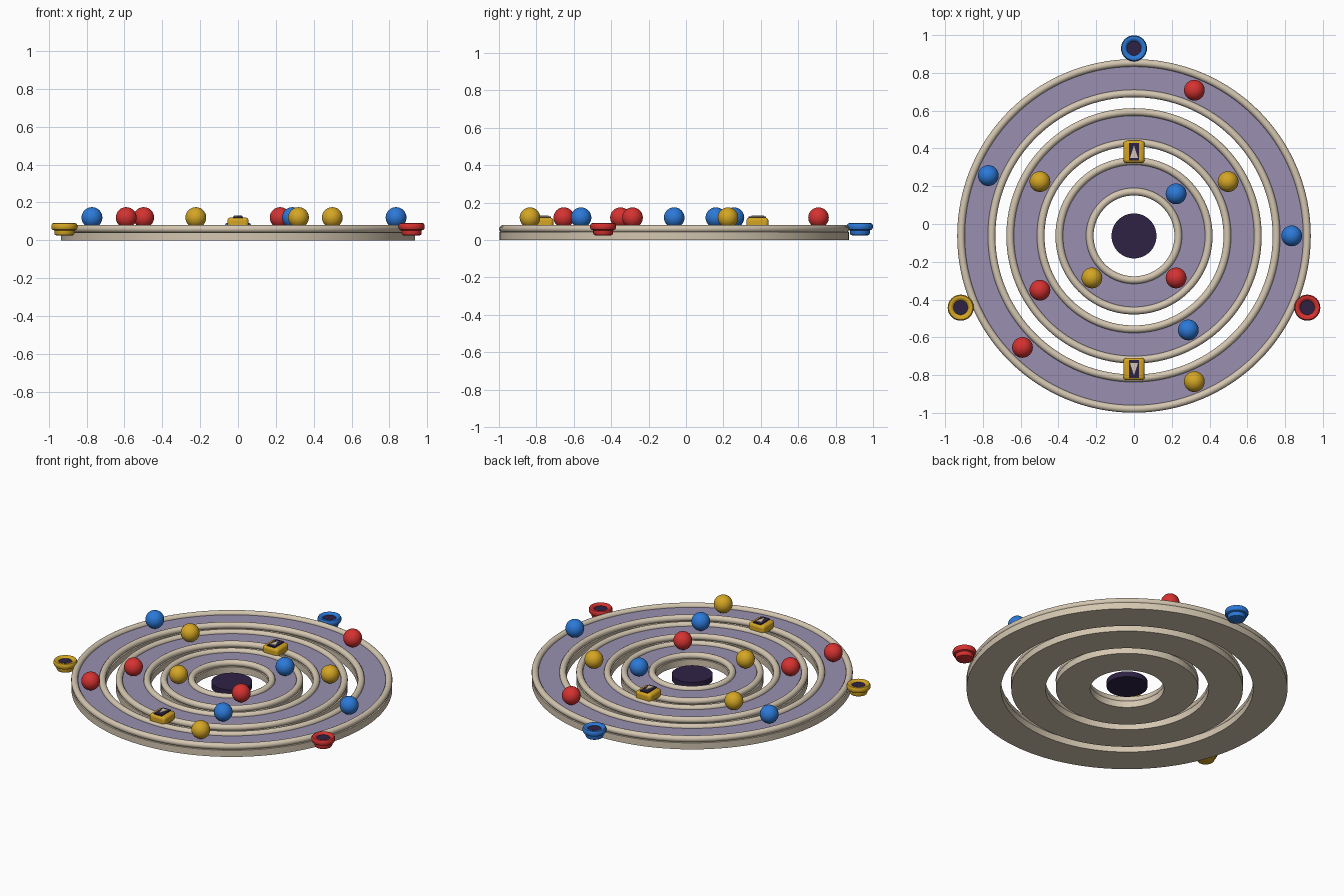
import bpy, math

if "Cube" in bpy.data.objects:
    bpy.data.objects.remove(bpy.data.objects["Cube"])

CY = -0.063          # centre of the ring set on the y axis
DISCS = [(0.935, 0.735), (0.675, 0.475), (0.415, 0.215)]   # outer, inner radius
TUBE = 0.02          # rim tube radius


def material(name, rgb):
    m = bpy.data.materials.new(name)
    m.diffuse_color = (*rgb, 1)
    m.use_nodes = True
    m.node_tree.nodes["Principled BSDF"].inputs["Base Color"].default_value = m.diffuse_color
    return m


STONE = material("beige stone", (0.66, 0.57, 0.44))
LAVENDER = material("lavender", (0.32, 0.28, 0.44))
DARK = material("dark violet", (0.028, 0.016, 0.06))
COLOURS = {
    "red": material("red", (0.66, 0.032, 0.03)),
    "blue": material("blue", (0.025, 0.19, 0.68)),
    "gold": material("gold", (0.66, 0.38, 0.018)),
}


def polar(radius, degrees):
    a = math.radians(degrees)
    return radius * math.cos(a), CY + radius * math.sin(a)


def finish(ob, name, mat, smooth=True):
    ob.name = name
    ob.data.materials.append(mat)
    if smooth:
        bpy.ops.object.select_all(action='DESELECT')
        ob.select_set(True)
        bpy.context.view_layer.objects.active = ob
        bpy.ops.object.shade_smooth_by_angle(angle=math.radians(35))
    return ob


def mesh_object(name, verts, faces, mat, loc=(0, 0, 0), smooth=True):
    me = bpy.data.meshes.new(name)
    me.from_pydata(verts, [], faces)
    ob = bpy.data.objects.new(name, me)
    ob.location = loc
    bpy.context.collection.objects.link(ob)
    return finish(ob, name, mat, smooth)


def lathe(name, profile, mat, loc, steps, closed):
    """Turn an (r, z) profile, listed counter-clockwise, around the z axis."""
    n = len(profile)
    verts = [(r * math.cos(2 * math.pi * i / steps), r * math.sin(2 * math.pi * i / steps), z)
             for i in range(steps) for r, z in profile]
    faces = []
    for i in range(steps):
        a, b = i * n, (i + 1) % steps * n
        for j in range(n if closed else n - 1):
            k = (j + 1) % n
            faces.append((a + j, b + j, b + k, a + k))
    if not closed:   # cap both ends
        faces.append([i * n for i in reversed(range(steps))])
        faces.append([i * n + n - 1 for i in range(steps)])
    return mesh_object(name, verts, faces, mat, loc)


def cylinder(name, radius, z0, z1, mat, x, y, steps=48):
    return lathe(name, [(radius, z0), (radius, z1)], mat, (x, y, 0), steps, False)


def band(name, outer, inner, z0, z1, mat):
    return lathe(name, [(inner, z0), (outer, z0), (outer, z1), (inner, z1)],
                 mat, (0, CY, 0), 128, True)


# Three nested discs: stone base, lavender track, rounded rims
for label, (outer, inner) in zip(("outer", "middle", "inner"), DISCS):
    band(label + "_disc_base", outer, inner, 0, 0.042, STONE)
    band(label + "_disc_track", outer - TUBE, inner + TUBE, 0.042, 0.06, LAVENDER)
    for edge, r in (("outer", outer - TUBE + 0.001), ("inner", inner + TUBE - 0.001)):
        bpy.ops.mesh.primitive_torus_add(major_radius=r, minor_radius=TUBE, major_segments=128,
                                         minor_segments=14, location=(0, CY, 0.06))
        finish(bpy.context.object, label + "_disc_" + edge + "_rim", STONE)

# Central hub
cylinder("centre_hub", 0.119, 0.015, 0.05, DARK, 0, CY, 64)

# Marbles: track radius, angle, colour
MARBLES = [
    (0.835, 67.5, "red"), (0.835, 157.5, "blue"), (0.835, 0, "blue"),
    (0.835, 225, "red"), (0.835, 292.5, "gold"),
    (0.575, 30, "gold"), (0.575, 150, "gold"), (0.575, 210, "red"), (0.575, 300, "blue"),
    (0.315, 45, "blue"), (0.315, 225, "gold"), (0.315, 315, "red"),
]
for r, angle, colour in MARBLES:
    bpy.ops.mesh.primitive_uv_sphere_add(segments=32, ring_count=16, radius=0.055,
                                         location=(*polar(r, angle), 0.12))
    finish(bpy.context.object, colour + "_marble", COLOURS[colour])

# Cups on the outer edge
CUP = [(0.04, 0.025), (0.049, 0.028), (0.053, 0.036), (0.053, 0.052), (0.064, 0.056),
       (0.069, 0.065), (0.069, 0.08), (0.064, 0.089), (0.055, 0.091), (0.045, 0.087),
       (0.037, 0.077)]
for angle, colour in ((90, "blue"), (202.5, "gold"), (337.5, "red")):
    x, y = polar(0.993, angle)
    lathe(colour + "_cup", CUP, COLOURS[colour], (x, y, 0), 40, False)
    cylinder(colour + "_cup_well", 0.038, 0.074, 0.08, DARK, x, y, 40)

# Bridge blocks between discs, with a dark panel and an arrow pointing outwards
for label, y, d in (("back", CY + 0.445, 1), ("front", CY - 0.705, -1)):
    bpy.ops.mesh.primitive_cube_add(size=1, location=(0, y, 0.0925))
    block = bpy.context.object
    block.scale = (0.112, 0.118, 0.055)
    bpy.ops.object.transform_apply(location=False, rotation=False, scale=True)
    bevel = block.modifiers.new("rounded edges", 'BEVEL')
    bevel.width, bevel.segments = 0.016, 3
    finish(block, label + "_bridge_block", COLOURS["gold"])
    bpy.ops.mesh.primitive_cube_add(size=1, location=(0, y, 0.122))
    bpy.context.object.scale = (0.055, 0.094, 0.008)
    finish(bpy.context.object, label + "_bridge_panel", DARK, False)
    arrow = [(-0.021 * d, -0.032 * d), (0.021 * d, -0.032 * d), (0, 0.034 * d)]
    verts = [(px, py, z) for z in (0, 0.006) for px, py in arrow]
    faces = [(2, 1, 0), (3, 4, 5), (0, 1, 4, 3), (1, 2, 5, 4), (2, 0, 3, 5)]
    mesh_object(label + "_bridge_arrow", verts, faces, STONE, (0, y, 0.125), False)
